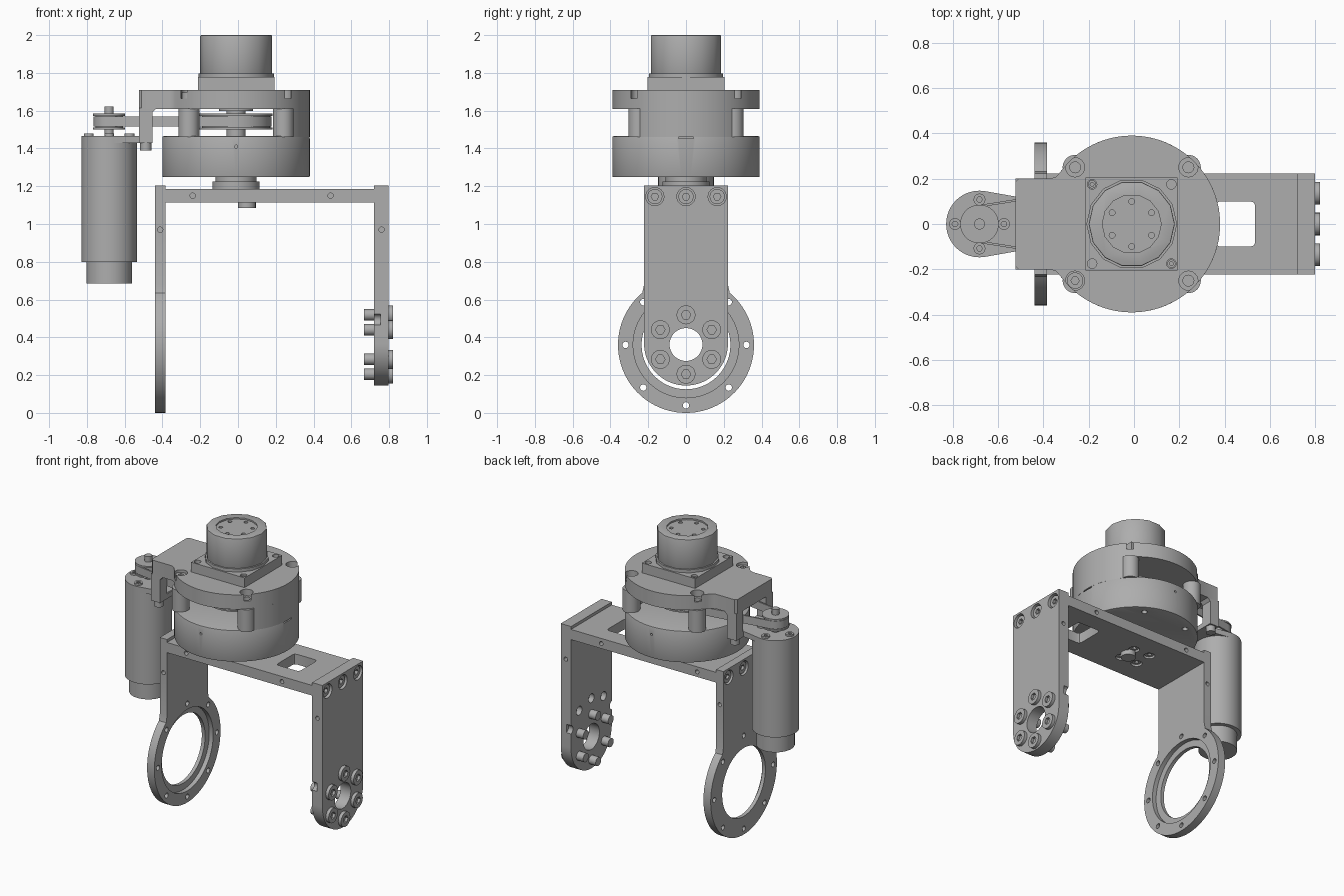
import bpy, bmesh, math
from mathutils import Vector
from mathutils.geometry import convex_hull_2d

if "Cube" in bpy.data.objects:
    bpy.data.objects.remove(bpy.data.objects["Cube"], do_unlink=True)

grey = bpy.data.materials.new("machined_grey")
grey.use_nodes = True
COLOUR = (0.42, 0.42, 0.42, 1)
grey.diffuse_color = COLOUR
grey.node_tree.nodes["Principled BSDF"].inputs["Base Color"].default_value = COLOUR

MAP = {"Z": lambda u, v, w: (u, v, w),
       "X": lambda u, v, w: (w, u, v),
       "Y": lambda u, v, w: (u, w, v)}


def arc(r, start, end, cu=0, cv=0, n=48):
    return [(cu + r * math.cos(math.radians(start + (end - start) * i / n)),
             cv + r * math.sin(math.radians(start + (end - start) * i / n)))
            for i in range(n + 1)]


def ring(r, cu, cv, n=48):
    return arc(r, 0, 360, cu, cv, n)[:-1]


def prism(name, outline, a, b, axis="Z"):
    """Extrude a 2D outline from a to b along an axis."""
    bm = bmesh.new()
    face = bm.faces.new([bm.verts.new(MAP[axis](u, v, a)) for u, v in outline])
    moved = bmesh.ops.extrude_face_region(bm, geom=[face])["geom"]
    bmesh.ops.translate(bm, vec=Vector(MAP[axis](0, 0, b - a)),
                        verts=[g for g in moved if isinstance(g, bmesh.types.BMVert)])
    bmesh.ops.recalc_face_normals(bm, faces=bm.faces)
    mesh = bpy.data.meshes.new(name)
    bm.to_mesh(mesh)
    bm.free()
    mesh.materials.append(grey)
    ob = bpy.data.objects.new(name, mesh)
    bpy.context.collection.objects.link(ob)
    return ob


def cyl(name, r, cu, cv, a, b, axis="Z", n=48):
    return prism(name, ring(r, cu, cv, n), a, b, axis)


def box(name, x0, x1, y0, y1, z0, z1):
    return prism(name, [(x0, y0), (x1, y0), (x1, y1), (x0, y1)], z0, z1)


def hull(points):
    return [points[i] for i in convex_hull_2d(points)]


def activate(ob):
    bpy.ops.object.select_all(action="DESELECT")
    bpy.context.view_layer.objects.active = ob
    ob.select_set(True)


def combine(target, *others, op="DIFFERENCE"):
    for other in others:
        mod = target.modifiers.new("bool", "BOOLEAN")
        mod.operation, mod.solver, mod.object = op, "EXACT", other
        activate(target)
        bpy.ops.object.modifier_apply(modifier=mod.name)
        bpy.data.objects.remove(other, do_unlink=True)


def holes(target, spots, r, a, b, axis="Z", n=20):
    combine(target, *[cyl("cutter", r, u, v, a, b, axis, n) for u, v in spots])


def screws(name, spots, r, a, b, axis="Z"):
    """Cap heads from a to b, with a hexagon socket in the b end."""
    for i, (u, v) in enumerate(spots):
        head = cyl(f"{name}_{i + 1}", r, u, v, a, b, axis, 24)
        holes(head, [(u, v)], r * 0.5, a + (b - a) * 0.4, b + (b - a), axis, 6)


def bevel(ob, width):
    mod = ob.modifiers.new("bevel", "BEVEL")
    mod.width, mod.segments, mod.limit_method = width, 2, "ANGLE"
    activate(ob)
    bpy.ops.object.modifier_apply(modifier=mod.name)


CX, MX, R = -0.01, -0.682, 0.39    # main axis, motor axis, housing radius
SIDES = (-1, 1)
corners = [(CX + 0.25 * i, 0.25 * j) for i in SIDES for j in SIDES]
top_row = [(y, 1.145) for y in (-0.165, 0, 0.165)]
PIVOT = 0.362

# Bracket beam with window, fixing holes and centre fasteners
beam = box("bracket_beam", -0.39, 0.725, -0.222, 0.222, 1.115, 1.185)
window = box("cutter", 0.36, 0.535, -0.1, 0.1, 1, 1.3)
bevel(window, 0.02)
combine(beam, window)
for s in SIDES:
    holes(beam, [(-0.24, 1.15), (0.49, 1.15)], 0.014, s * 0.16, s * 0.3, "Y")
under = [(CX + 0.062 * i, 0.062 * j) for i in SIDES for j in SIDES]
holes(beam, under, 0.035, 1.08, 1.15)
screws("beam_screw", under, 0.029, 1.16, 1.125)
cyl("beam_boss", 0.047, 0.047, 0, 1.085, 1.12, n=24)

# Right-hand leg ending in a ring
leg = prism("ring_leg", [(-0.222, 1.205), (-0.222, 0.68)]
            + arc(0.36, 130, 410, 0, 0.36, 72) + [(0.222, 0.68), (0.222, 1.205)],
            -0.44, -0.385, "X")
holes(leg, [(0, 0.36)], 0.235, -0.6, -0.2, "X", 72)
holes(leg, [(0, 0.36)], 0.28, -0.415, -0.2, "X", 72)
holes(leg, ring(0.32, 0, 0.36, 8), 0.017, -0.6, -0.2, "X", 16)
holes(leg, top_row, 0.048, -0.6, -0.41, "X", 24)
screws("ring_leg_screw", top_row, 0.04, -0.4, -0.43, "X")

# Left-hand leg with rounded end, bolt circle and side notches
arm_leg = prism("bolt_leg", [(0.222, 1.205), (-0.222, 1.205)]
                + arc(0.222, 180, 360, 0, 0.367), 0.72, 0.798, "X")
holes(arm_leg, [(0, PIVOT)], 0.087, 0.5, 1, "X", 40)
holes(arm_leg, top_row, 0.048, 0.765, 1, "X", 24)
holes(arm_leg, arc(0.265, 30, 150, 0, PIVOT, 4), 0.03, 0.6, 0.755, "X")
screws("bolt_leg_screw", top_row, 0.04, 0.75, 0.785, "X")
bolts = arc(0.157, 30, 330, 0, PIVOT, 5)
screws("pivot_bolt_head", bolts, 0.05, 0.79, 0.82, "X")
for i, (y, z) in enumerate(bolts):
    cyl(f"pivot_bolt_shank_{i + 1}", 0.03, y, z, 0.667, 0.73, "X", 20)
for s in SIDES:
    holes(leg, [(-0.412, 0.97)], 0.014, s * 0.16, s * 0.3, "Y")
    holes(arm_leg, [(0.76, 0.97)], 0.014, s * 0.16, s * 0.3, "Y")

# Output hub and lower drum
cyl("output_flange", 0.125, CX, 0, 1.183, 1.225)
cyl("output_neck", 0.108, CX, 0, 1.22, 1.252)
drum = cyl("drum", R, CX, 0, 1.248, 1.465, n=96)
bevel(drum, 0.006)
combine(drum, box("cutter", 0.36, 0.5, -0.04, 0.04, 1.452, 1.5))
holes(drum, ring(0.33, CX, 0, 6), 0.018, 1.2, 1.28)
for s in SIDES:
    holes(drum, [(CX, 1.41)], 0.008, s * 0.36, s * 0.5, "Y", 12)

# Spacer wall and corner pillars
prism("spacer_wall", arc(R, -51, 51, CX, 0), 1.46, 1.612)
for i, (x, y) in enumerate(corners):
    cyl(f"pillar_{i + 1}", 0.055, x, y, 1.46, 1.612, n=32)

# Top plate with motor arm and counterbored corners
plate = prism("top_plate", arc(R, -144, 144, CX, 0, 80)
              + [(-0.345, 0.208), (-0.37, 0.2), (-0.51, 0.2), (-0.523, 0.187),
                 (-0.523, -0.187), (-0.51, -0.2), (-0.37, -0.2), (-0.345, -0.208)],
              1.61, 1.71)
holes(plate, corners, 0.042, 1.665, 1.8, n=24)
holes(plate, corners[1:], 0.024, 1.55, 1.7)
screws("plate_screw", corners[:1], 0.036, 1.66, 1.695)

# Arm legs, motor mount and its screws
for s in SIDES:
    prism(f"arm_leg_{'left' if s < 0 else 'right'}",
          [(-0.523, 1.43), (-0.453, 1.43), (-0.453, 1.59), (-0.43, 1.615), (-0.523, 1.615)],
          s * 0.125, s * 0.2, "Y")
    cyl("mount_screw", 0.03, -0.488, s * 0.163, 1.39, 1.435, n=20)
box("mount_bar", -0.523, -0.453, -0.2, 0.2, 1.43, 1.464)
prism("motor_mount", hull(ring(0.147, MX, 0, 64) + [(-0.46, 0.11), (-0.46, -0.11)]),
      1.43, 1.466)

# Motor
cyl("motor_body", 0.147, MX, 0, 0.8, 1.432, n=64)
cyl("motor_end", 0.12, MX, 0, 0.685, 0.802, n=64)
cyl("motor_shaft", 0.024, MX, 0, 1.46, 1.622, n=24)
screws("motor_screw", ring(0.108, MX, 0, 4), 0.026, 1.46, 1.478)

# Pulleys with flanges and the belt loop
for name, x, r in (("drive", MX, 0.085), ("driven", CX, 0.193)):
    cyl(name + "_pulley", r - 0.012, x, 0, 1.502, 1.58, n=64)
    cyl(name + "_upper_flange", r, x, 0, 1.573, 1.584, n=64)
    cyl(name + "_lower_flange", r, x, 0, 1.5, 1.51, n=64)
belt = prism("belt", hull(ring(0.083, MX, 0) + ring(0.188, CX, 0, 72)), 1.515, 1.57)
combine(belt, prism("cutter", hull(ring(0.073, MX, 0) + ring(0.178, CX, 0, 72)), 1.4, 1.7))
cyl("driven_shaft", 0.05, CX, 0, 1.46, 1.615, n=32)
cyl("driven_hub", 0.09, CX, 0, 1.598, 1.615, n=40)

# Square flange and rounded cap on top
flange = box("square_flange", CX - 0.203, CX + 0.203, -0.205, 0.205, 1.708, 1.777)
spots = [(CX + 0.175 * i, 0.175 * j) for i in SIDES for j in SIDES]
holes(flange, spots, 0.021, 1.745, 1.85)
screws("flange_screw", spots[1:3], 0.018, 1.74, 1.765)
cyl("cap_base", 0.2, CX, 0, 1.77, 1.798, n=14)
cap = cyl("cap", 0.19, CX, 0, 1.79, 2.0, n=14)
bevel(cap, 0.005)
holes(cap, [(CX, 0)], 0.13, 1.99, 2.1, n=14)
holes(cap, arc(0.1, 30, 330, CX, 0, 5), 0.013, 1.96, 2.1, n=12)

# Smooth round surfaces, keep edges crisp
for ob in bpy.context.scene.objects:
    if ob.type == "MESH":
        activate(ob)
        bpy.ops.object.shade_smooth_by_angle(angle=math.radians(32))
